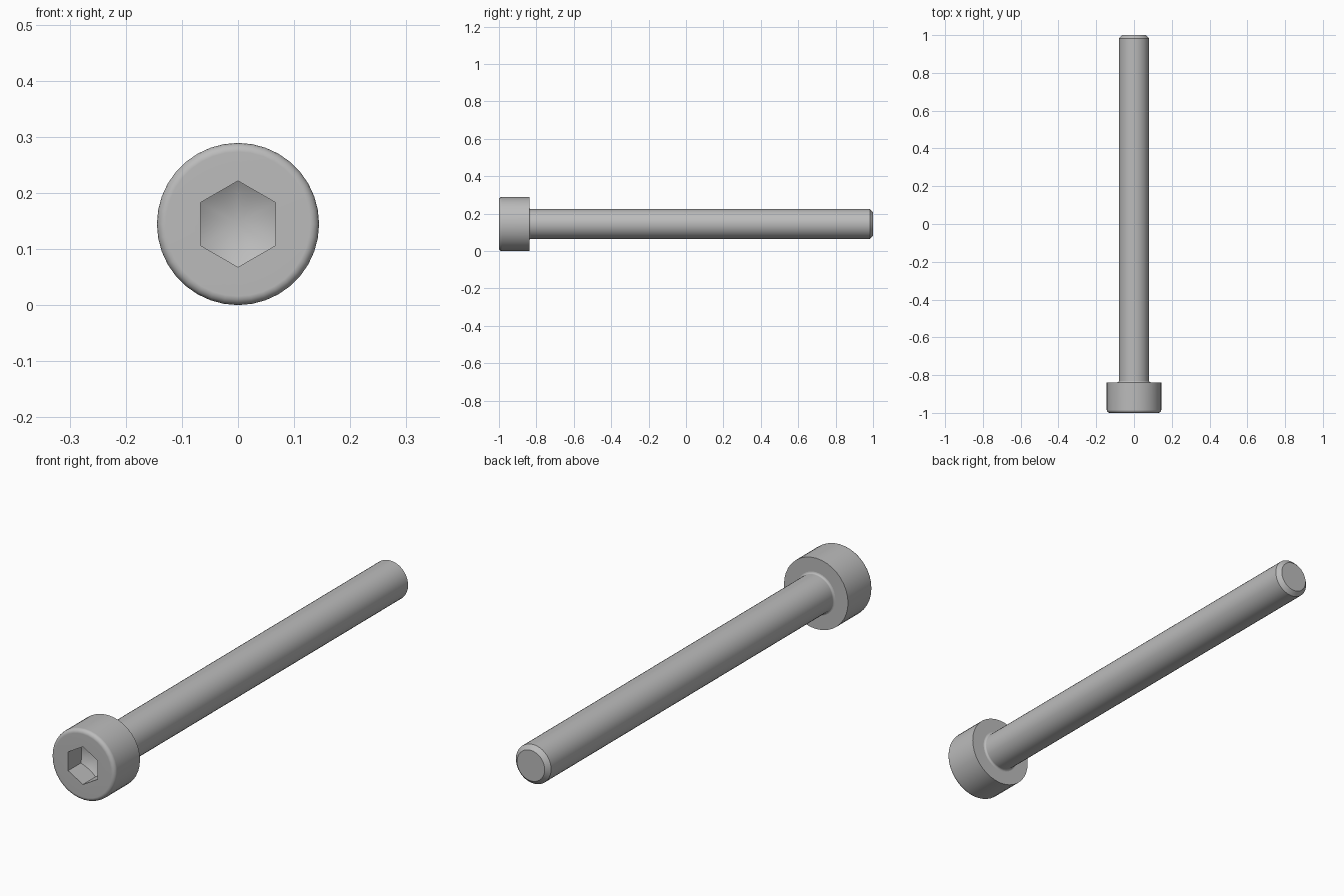
import bpy, bmesh
from math import pi, sin, cos, tan, radians

if "Cube" in bpy.data.objects:
    bpy.data.objects.remove(bpy.data.objects["Cube"], do_unlink=True)

SIDES = 36
HEAD_R, SHANK_R = 0.1445, 0.0795
HEAD_BACK = -0.838
EDGE, NECK, CHAMFER = 0.016, 0.008, 0.017
HEX_FLAT, SOCKET_TIP = 0.0665, 0.126

steel = bpy.data.materials.new("grey steel")
steel.use_nodes = True
grey = (0.5, 0.5, 0.5, 1)
steel.diffuse_color = grey
steel.node_tree.nodes["Principled BSDF"].inputs["Base Color"].default_value = grey


def circle(radius, y):
    return lambda a: (radius, y)


def hex_radius(a):
    # distance to a hexagon with corners at top and bottom
    fold = (a + pi / 6) % (pi / 3) - pi / 6
    return HEX_FLAT / cos(fold)


def hex_mouth(a):
    return hex_radius(a), -1


def hex_floor(a):
    # rim where the drill cone meets the socket walls
    r = hex_radius(a)
    return r, -1 + SOCKET_TIP - r * tan(radians(30))


def loft(name, rings, tip=None, cap_end=False):
    """Skin consecutive rings around the y axis."""
    bm = bmesh.new()
    loops = []
    for ring in rings:
        loop = []
        for i in range(SIDES):
            a = 2 * pi * i / SIDES
            r, y = ring(a)
            loop.append(bm.verts.new((r * cos(a), y, HEAD_R + r * sin(a))))
        loops.append(loop)
    for p, q in zip(loops, loops[1:]):
        for i in range(SIDES):
            j = (i + 1) % SIDES
            bm.faces.new((p[i], q[i], q[j], p[j]))
    if tip is not None:
        apex = bm.verts.new((0, tip, HEAD_R))
        for i in range(SIDES):
            bm.faces.new((apex, loops[0][i], loops[0][(i + 1) % SIDES]))
    if cap_end:
        bm.faces.new(loops[-1][::-1])
    # outward winding follows from the ring order
    mesh = bpy.data.meshes.new(name)
    bm.to_mesh(mesh)
    bm.free()
    mesh.materials.append(steel)
    obj = bpy.data.objects.new(name, mesh)
    bpy.context.collection.objects.link(obj)
    bpy.ops.object.select_all(action="DESELECT")
    obj.select_set(True)
    bpy.context.view_layer.objects.active = obj
    bpy.ops.object.shade_smooth_by_angle(angle=radians(30))
    weighted = obj.modifiers.new("flat face normals", "WEIGHTED_NORMAL")
    weighted.keep_sharp = True
    return obj


# Head: drilled hex socket, front face, rounded edge, side and back
steps = [radians(22.5 * k) for k in range(5)]
rounded = [circle(HEAD_R - EDGE * (1 - sin(t)), -1 + EDGE * (1 - cos(t))) for t in steps]
head = loft("head",
            [hex_floor, hex_mouth] + rounded
            + [circle(HEAD_R, HEAD_BACK), circle(SHANK_R + NECK, HEAD_BACK)],
            tip=-1 + SOCKET_TIP)

# Shank: small neck fillet, long cylinder, chamfered end
neck = [circle(SHANK_R + NECK * (1 - sin(t)), HEAD_BACK + NECK * (1 - cos(t))) for t in steps]
shank = loft("shank",
             neck + [circle(SHANK_R, 1 - CHAMFER), circle(SHANK_R - CHAMFER, 1)],
             cap_end=True)

# Make every face point outwards
for obj, sample in ((head, -1), (shank, 1)):
    bm = bmesh.new()
    bm.from_mesh(obj.data)
    bm.normal_update()
    side = max(bm.faces, key=lambda f: f.calc_center_median().x)
    if side.normal.x < 0:
        bmesh.ops.reverse_faces(bm, faces=bm.faces[:])
    bm.to_mesh(obj.data)
    bm.free()
